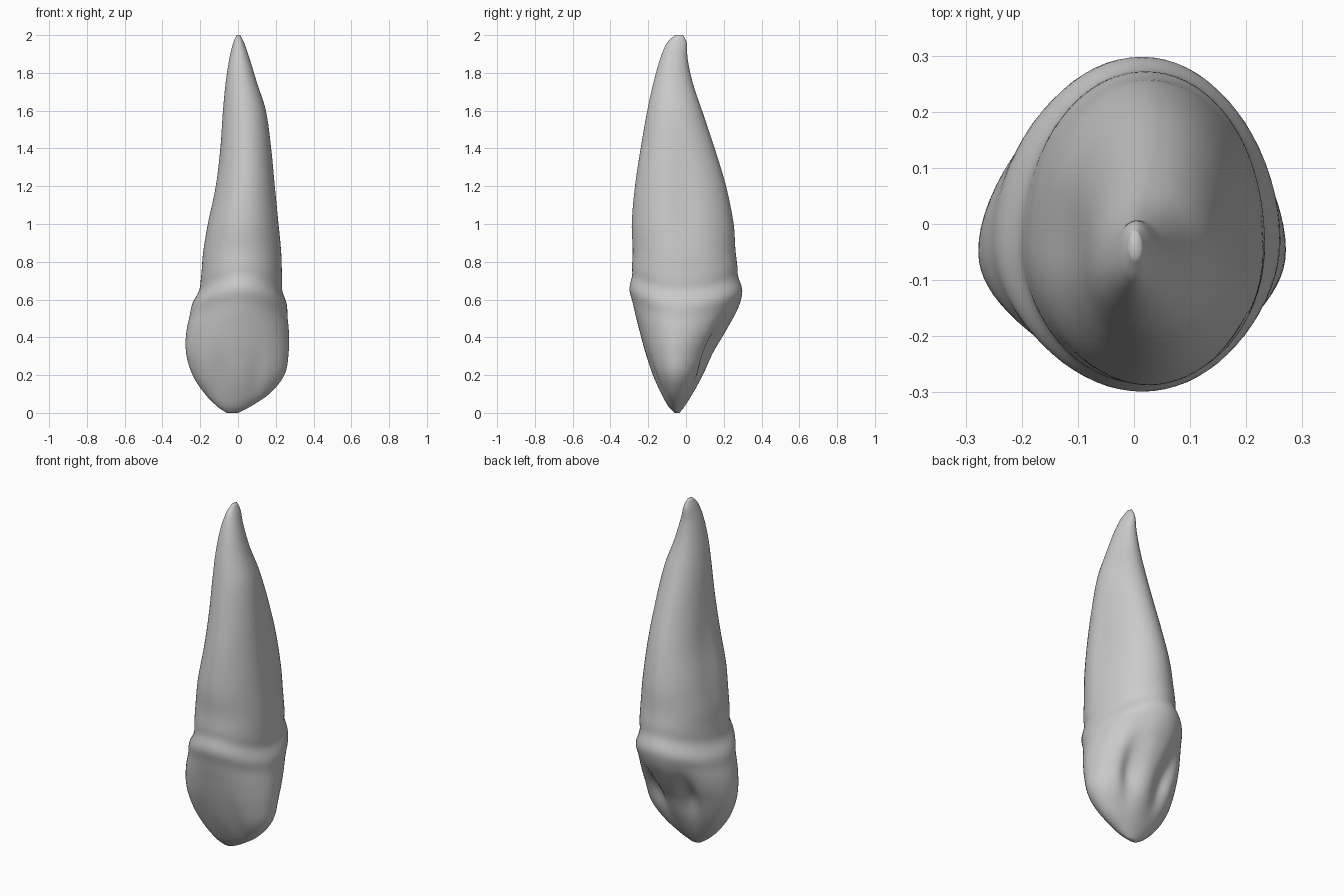
import bpy, bmesh
from math import sin, cos, pi, exp, sqrt

if "Cube" in bpy.data.objects:
    bpy.data.objects.remove(bpy.data.objects["Cube"], do_unlink=True)

RINGS, SIDES = 150, 72

# Outline of the tooth: height, left x, right x, front y, back y
PROFILE = [
    (0.00, -0.06, 0.00, -0.06, -0.035),
    (0.03, -0.105, 0.06, -0.09, -0.01),
    (0.10, -0.175, 0.165, -0.13, 0.035),
    (0.20, -0.24, 0.245, -0.175, 0.09),
    (0.32, -0.275, 0.268, -0.215, 0.145),
    (0.45, -0.27, 0.268, -0.25, 0.22),
    (0.58, -0.232, 0.248, -0.28, 0.284),
    (0.70, -0.20, 0.236, -0.291, 0.283),
    (0.85, -0.188, 0.232, -0.282, 0.263),
    (1.00, -0.165, 0.22, -0.287, 0.252),
    (1.20, -0.123, 0.20, -0.27, 0.212),
    (1.40, -0.096, 0.178, -0.24, 0.152),
    (1.60, -0.08, 0.148, -0.205, 0.085),
    (1.75, -0.065, 0.10, -0.172, 0.035),
    (1.88, -0.045, 0.06, -0.135, 0.008),
    (1.96, -0.025, 0.032, -0.10, 0.004),
    (2.00, -0.008, 0.012, -0.06, -0.015),
]


def outline(z):
    """Smoothly interpolate the profile at height z."""
    i = 0
    while i < len(PROFILE) - 2 and z > PROFILE[i + 1][0]:
        i += 1
    last = len(PROFILE) - 1
    a, b = PROFILE[i], PROFILE[i + 1]
    p, n = PROFILE[max(i - 1, 0)], PROFILE[min(i + 2, last)]
    h = b[0] - a[0]
    t = (z - a[0]) / h
    result = []
    for k in range(1, 5):
        ma = (b[k] - p[k]) / (b[0] - p[0]) * h
        mb = (n[k] - a[k]) / (n[0] - a[0]) * h
        result.append((2*t**3 - 3*t**2 + 1) * a[k] + (t**3 - 2*t**2 + t) * ma
                      + (3*t**2 - 2*t**3) * b[k] + (t**3 - t**2) * mb)
    return result


def bump(v, centre, width):
    return exp(-((v - centre) / width) ** 2)


def surface_point(z, angle):
    left, right, front, back = outline(z)
    c, s = cos(angle), sin(angle)
    mx = (left + right) / 2
    my = front + (back - front) * 0.45
    x = mx + c * (right - left) / 2
    y = my + s * ((back - my) if s > 0 else (my - front))
    # Enamel lip, dipping toward the biting edge on the two sides
    neck = 0.70 - 0.08 * c * c
    lip = 0.010 * bump(z, neck - 0.05, 0.05) - 0.006 * bump(z, neck + 0.03, 0.04)
    x += c * lip
    y += s * lip
    if s > 0:
        # Two hollows beside a central ridge on the back of the crown
        slant = 0.12 * (z - 0.3)
        hollow = bump(x, -0.10 - slant, 0.05) + bump(x, 0.11 + slant, 0.05)
        y -= 0.05 * s * hollow * bump(z, 0.34, 0.15)
    else:
        # Shallow grooves on the front of the crown
        groove = bump(x, -0.10, 0.04) + bump(x, 0.10, 0.04)
        y += 0.010 * -s * groove * bump(z, 0.2, 0.13)
    # Faint lengthwise hollow on the sides of the root
    x -= c * 0.010 * bump(s, 0.15, 0.3) * bump(z, 1.1, 0.3)
    return x, y, z


# Tooth body: lofted rings, closer together at both ends
bm = bmesh.new()
rings = []
for r in range(RINGS + 1):
    u = r / RINGS
    z = 2 * (0.6 * u + 0.4 * (1 - cos(pi * u)) / 2)
    rings.append([bm.verts.new(surface_point(z, 2 * pi * k / SIDES))
                  for k in range(SIDES)])
for low, high in zip(rings, rings[1:]):
    for k in range(SIDES):
        j = (k + 1) % SIDES
        bm.faces.new((low[k], low[j], high[j], high[k]))
bm.faces.new(rings[0][::-1])
bm.faces.new(rings[-1])
bmesh.ops.recalc_face_normals(bm, faces=bm.faces)

mesh = bpy.data.meshes.new("tooth")
bm.to_mesh(mesh)
bm.free()
tooth = bpy.data.objects.new("tooth", mesh)
bpy.context.collection.objects.link(tooth)
for poly in mesh.polygons:
    poly.use_smooth = True

# Plain grey finish
colour = (0.6, 0.6, 0.6, 1)
grey = bpy.data.materials.new("light_grey")
grey.use_nodes = True
grey.diffuse_color = colour
grey.node_tree.nodes["Principled BSDF"].inputs["Base Color"].default_value = colour
mesh.materials.append(grey)
